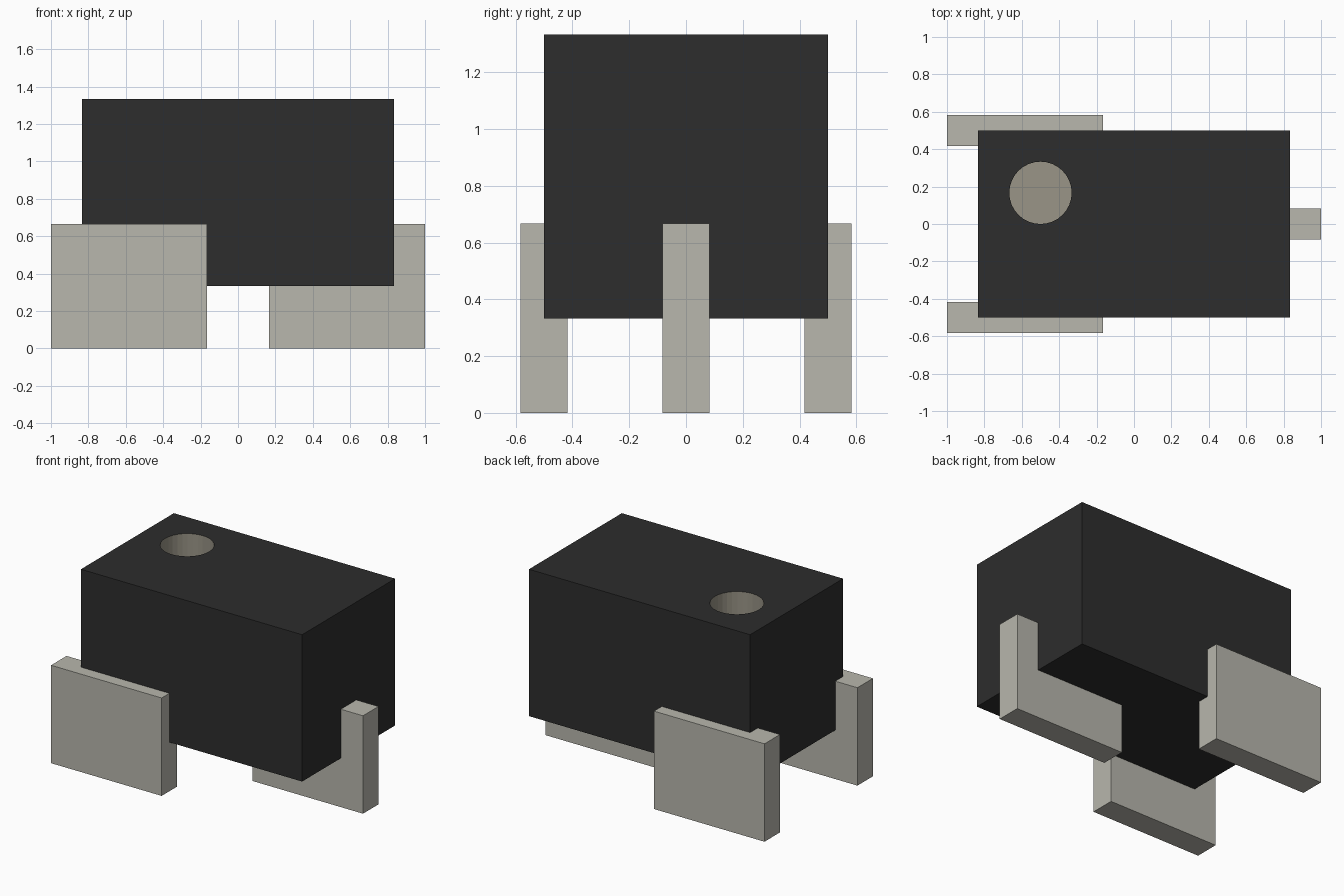
import bpy
import math
from mathutils import Vector

default = bpy.data.objects.get("Cube")
if default:
    bpy.data.objects.remove(default, do_unlink=True)

U = 1 / 6  # every dimension is a multiple of this unit


def srgb(r, g, b):
    def lin(c):
        c /= 255
        return c / 12.92 if c <= 0.04045 else ((c + 0.055) / 1.055) ** 2.4
    return (lin(r), lin(g), lin(b), 1.0)


def material(name, colour):
    m = bpy.data.materials.new(name)
    m.use_nodes = True
    m.diffuse_color = colour
    m.node_tree.nodes["Principled BSDF"].inputs["Base Color"].default_value = colour
    return m


charcoal = material("charcoal", srgb(45, 45, 45))
stone = material("stone_grey", srgb(184, 183, 173))
taupe = material("taupe", srgb(154, 149, 135))


def box(name, low, high, mat):
    """Box between two corners, given in units."""
    low, high = Vector(low) * U, Vector(high) * U
    bpy.ops.mesh.primitive_cube_add(size=1, location=(low + high) / 2)
    ob = bpy.context.object
    ob.name = name
    ob.scale = high - low
    bpy.ops.object.transform_apply(location=True, rotation=False, scale=True)
    ob.data.materials.append(mat)
    return ob


# Three plate legs: a pair along the sides and one in the middle of the far end
for name, y in (("front_leg", -3), ("back_leg", 3)):
    box(name, (-6, y - 0.5, 0), (-1, y + 0.5, 4), stone)
box("end_leg", (1, -0.5, 0), (6, 0.5, 4), stone)

# Body with a round well sunk into its top
body = box("body", (-5, -3, 2), (5, 3, 8), charcoal)
body.data.materials.append(taupe)

well_x, well_y, well_floor, top = -3 * U, U, 5 * U, 8 * U
cut_top = top + 0.1
bpy.ops.mesh.primitive_cylinder_add(
    vertices=32, radius=U, depth=cut_top - well_floor,
    location=(well_x, well_y, (cut_top + well_floor) / 2))
cutter = bpy.context.object
cutter.name = "well_cutter"
cutter.hide_render = True

mod = body.modifiers.new("well", 'BOOLEAN')
mod.operation = 'DIFFERENCE'
mod.solver = 'EXACT'
mod.object = cutter
bpy.context.view_layer.objects.active = body
bpy.ops.object.modifier_apply(modifier=mod.name)
bpy.data.objects.remove(cutter, do_unlink=True)

# Faces inside the well get the lining colour
for f in body.data.polygons:
    c = f.center
    inside = math.hypot(c.x - well_x, c.y - well_y) < U * 1.01
    f.material_index = 1 if inside and well_floor - 0.01 < c.z < top - 0.01 else 0
